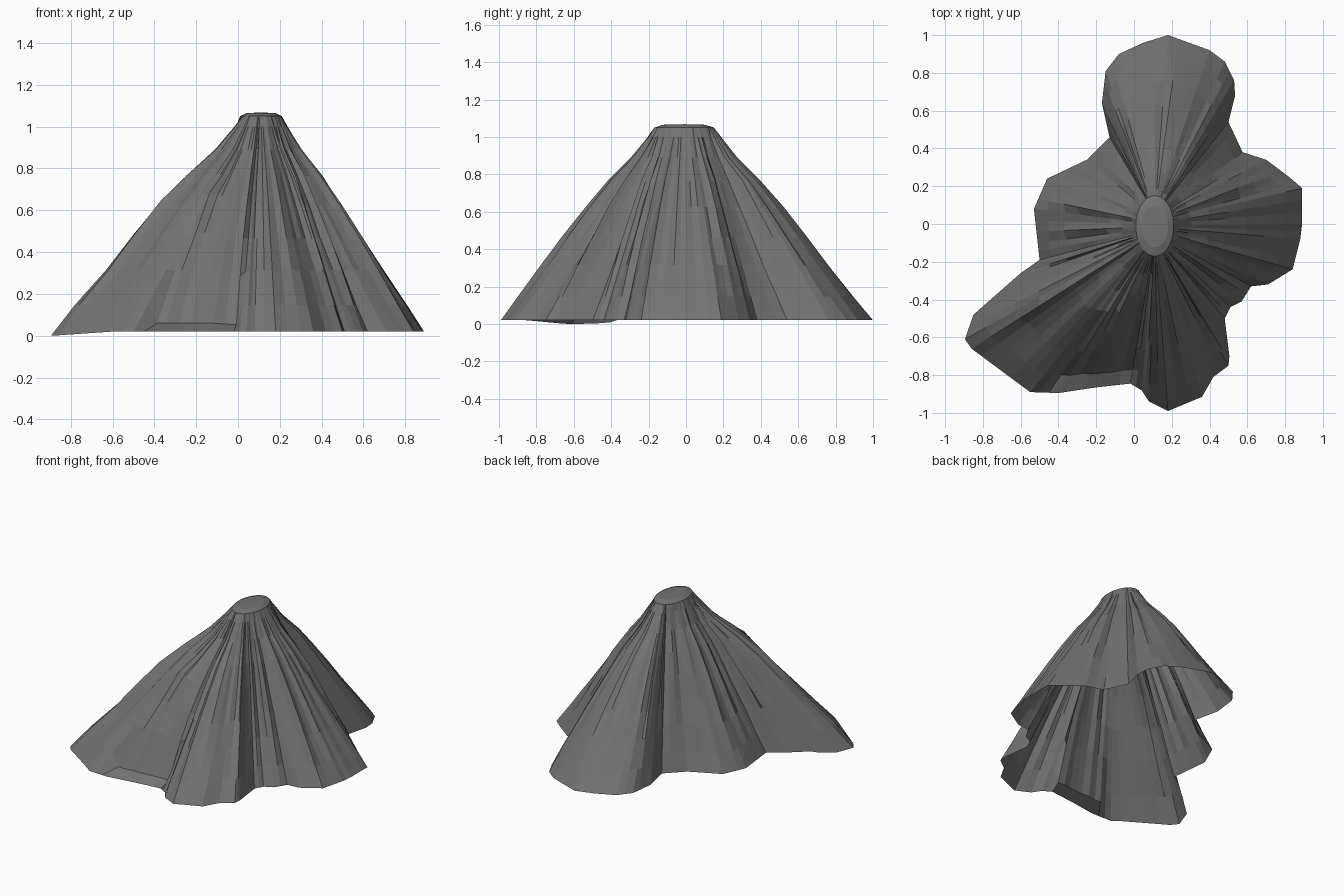
import bpy, bmesh, math, random

if "Cube" in bpy.data.objects:
    bpy.data.objects.remove(bpy.data.objects["Cube"])

random.seed(4)

# Foot outline of the mountain, counter-clockwise from the +x side
FOOT = [(.89, 0), (.89, .19), (.82, .25), (.70, .34), (.575, .38), (.50, .54), (.535, .68),
        (.53, .76), (.48, .86), (.40, .92), (.18, 1.0), (.05, .96), (-.08, .90), (-.15, .81),
        (-.17, .64), (-.13, .46), (-.25, .34), (-.46, .24), (-.53, .08), (-.51, -.10),
        (-.50, -.19), (-.60, -.26), (-.85, -.48), (-.895, -.61), (-.86, -.66), (-.55, -.89),
        (-.40, -.895), (-.20, -.865), (-.02, -.845), (.04, -.88), (.08, -.94), (.18, -.99),
        (.36, -.915), (.42, -.81), (.50, -.75), (.505, -.70), (.48, -.50), (.51, -.44),
        (.57, -.41), (.62, -.33), (.71, -.32), (.84, -.24), (.88, -.08)]
# Slope profile: share of the way from summit rim to foot, height
SLOPE = [(0, 1.05), (.04, 1.0), (.14, .89), (.29, .765), (.43, .625), (.58, .465),
         (.72, .315), (.88, .146), (1, .02)]
CX, CY = .11, -.01
# Rocky outcrops: x, y, radius, lift
OUTCROPS = [(-.43, -.39, .07, .05), (-.12, -.46, .08, .06), (-.17, -.60, .06, .03),
            (-.02, -.70, .05, -.06), (-.30, -.30, .06, .03)]


def columns():
    """Foot points with extra ones along each edge, plus a ridge offset per column."""
    out = []
    for (ax, ay), (bx, by) in zip(FOOT, FOOT[1:] + FOOT[:1]):
        n = max(2, round(math.hypot(bx - ax, by - ay) / .06))
        for k in range(n):
            f = k / n
            out.append((ax + (bx - ax) * f, ay + (by - ay) * f, random.uniform(-.022, .022)))
    return out


bm = bmesh.new()
cols = columns()
rings = []
for t, z in SLOPE:
    ring = []
    for fx, fy, ridge in cols:
        a = math.atan2(fy - CY, fx - CX)
        rx, ry = CX + .1 * math.cos(a), CY + .16 * math.sin(a)
        # ridges run down the slope and fade at rim and foot
        s = ridge * math.sin(math.pi * t) + random.uniform(-.004, .004) * (0 < t < 1)
        x = rx + (fx - rx) * t + s * math.cos(a)
        y = ry + (fy - ry) * t + s * math.sin(a)
        h = z
        if -.5 < fx < .0 and fy < -.8 and t == .88:   # low apron at the front left foot
            h = .06
        if 0 < t < 1:
            for ox, oy, r, lift in OUTCROPS:
                h += lift * math.exp(-((x - ox) ** 2 + (y - oy) ** 2) / (r * r))
        if t == 1 and fx < -.6 and fy < -.4:           # lowest tip of the long spur
            h = .02 - .02 * min(1, (-.6 - fx) / .29)
        ring.append(bm.verts.new((x, y, h)))
    rings.append(ring)

# Slopes
N = len(cols)
for up, low in zip(rings, rings[1:]):
    for i in range(N):
        j = (i + 1) % N
        bm.faces.new((up[i], low[i], low[j], up[j]))

# Summit cap
inner = [bm.verts.new((CX + (v.co.x - CX) * .7, CY + (v.co.y - CY) * .7, 1.065)) for v in rings[0]]
for i in range(N):
    j = (i + 1) % N
    bm.faces.new((inner[i], rings[0][i], rings[0][j], inner[j]))
top = bm.verts.new((CX, CY, 1.068))
for i in range(N):
    bm.faces.new((top, inner[i], inner[(i + 1) % N]))

mesh = bpy.data.meshes.new("mountain")
bm.to_mesh(mesh)
bm.free()
mountain = bpy.data.objects.new("mountain", mesh)
bpy.context.collection.objects.link(mountain)

rock = bpy.data.materials.new("dark grey rock")
rock.diffuse_color = (.17, .17, .17, 1)
rock.use_nodes = True
rock.node_tree.nodes["Principled BSDF"].inputs["Base Color"].default_value = rock.diffuse_color
mesh.materials.append(rock)
